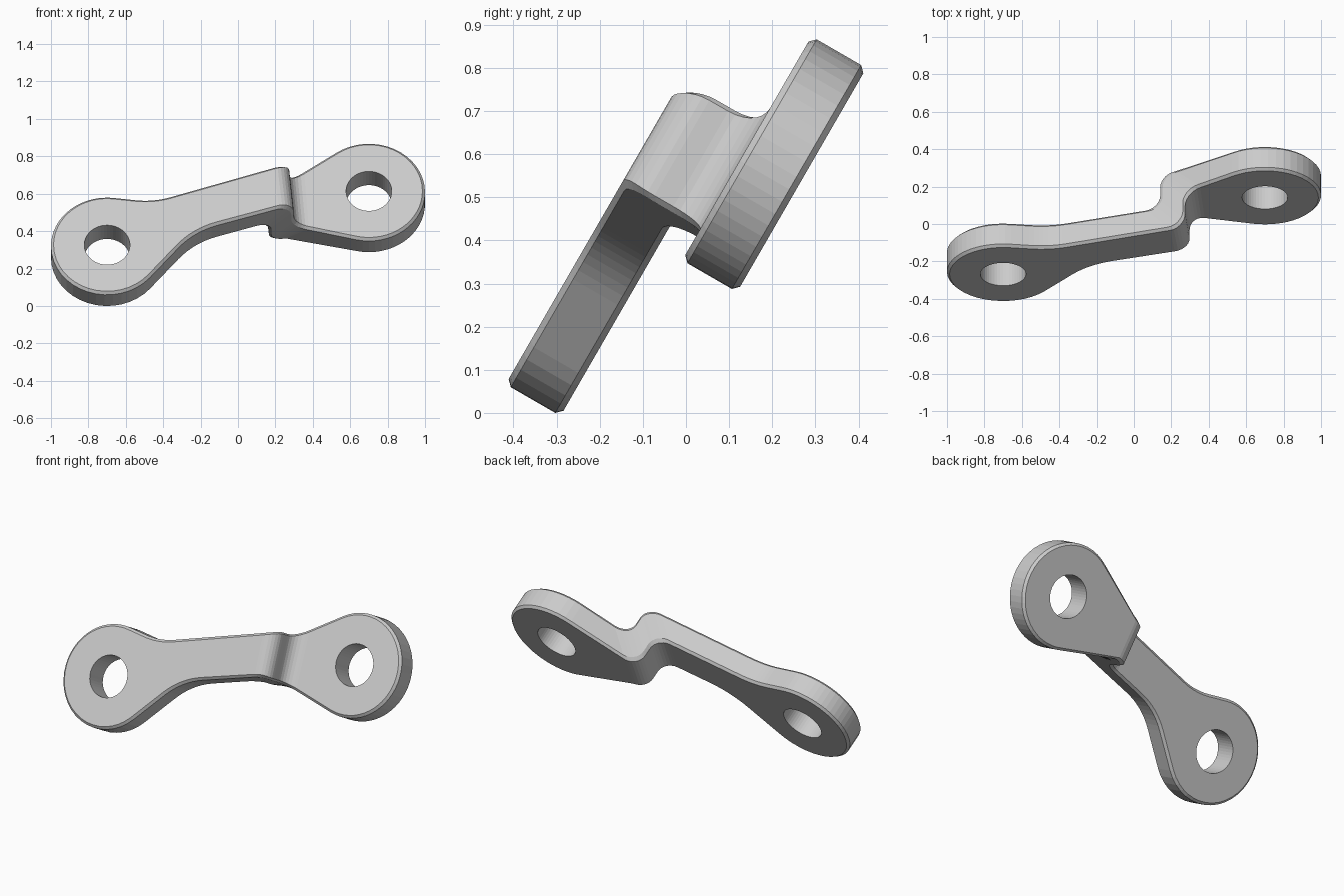
import bpy, bmesh, math
from mathutils import Matrix, Vector

cube = bpy.data.objects.get("Cube")
if cube:
    bpy.data.objects.remove(cube)

# Dimensions in the plate's own frame: x along, v across, w out of the plate
R, HOLE, C = 0.3, 0.122, 0.014
LEFT, RIGHT = Vector((-0.7, 0.153)), Vector((0.7, 0.607))
W_LEFT, W_RIGHT, THICK = 0.397, 0.186, 0.147
WALL, BEND, SHIFT = 0.288, 0.08, 0.133


def ring(centre, a0, a1, w, n=16):
    """Arc of a ring eye: (x, v, normal, w, back shift)."""
    out = []
    for i in range(n + 1):
        a = math.radians(a0 + (a1 - a0) * i / n)
        d = Vector((math.cos(a), math.sin(a)))
        out.append((centre + R * d, d, w, 0))
    return out


def neck(corner, before, after, d, side, n=8):
    """Curved blend from the eye into the arm."""
    corner = Vector(corner)
    t0, t1 = Vector((1, before)).normalized(), Vector((1, after)).normalized()
    p0, p1 = corner - d * t0, corner + d * t1
    out = []
    for i in range(n + 1):
        t = i / n
        p = p0 * (1 - t) ** 2 + corner * 2 * t * (1 - t) + p1 * t * t
        q = t0.lerp(t1, t).normalized()
        out.append((p, Vector((-q.y, q.x)) * side, W_LEFT, 0))
    return out


def top_edge(x):
    a, b = 0.571 + 0.32 * x, 0.4705 + 0.73 * x
    return (a + b + math.hypot(a - b, 0.02)) / 2


def bottom_edge(x):
    a, b = 0.317 + 0.32 * x, 0.4636 - 0.23 * x
    return (a + b - math.hypot(a - b, 0.02)) / 2


def step(edge, lean, n=7):
    """Stations of the S-shaped step."""
    out = []
    for cx, cw, a0, a1 in ((WALL - BEND, W_LEFT - BEND, 90, 0),
                           (WALL + BEND, W_RIGHT + BEND, 180, 270)):
        for i in range(n + 1):
            a = math.radians(a0 + (a1 - a0) * i / n)
            x = cx + lean + BEND * math.cos(a)
            out.append((x, edge, cw + BEND * math.sin(a), SHIFT))
    return out


def point(station, k, inset, side):
    """Place a station at depth k (0 front, 1 back)."""
    p, nrm, w, shift = station
    if shift:
        x = p - shift * k
        slope = (nrm(x + 0.001) - nrm(x - 0.001)) / 0.002
        return Vector((x, nrm(x) - side * inset * math.hypot(1, slope), w - THICK * k))
    q = p - nrm * inset
    return Vector((q.x, q.y, w - THICK * k))


# Matching upper and lower edges of the link
upper = (ring(LEFT, 180, 82, W_LEFT) + neck((-0.459, 0.424), -0.14, 0.32, 0.1, 1)
         + step(top_edge, -0.014) + ring(RIGHT, 126, 0, W_RIGHT))
lower = (ring(LEFT, 180, 320, W_LEFT) + neck((-0.235, 0.242), 1.19, 0.32, 0.13, -1)
         + step(bottom_edge, 0.01) + ring(RIGHT, -103, 0, W_RIGHT))

# Loft chamfered cross-sections along the link
k = C / THICK
layers = ((0, C), (k, 0), (1 - k, 0), (1, C))
bm = bmesh.new()
rings = []
for u, l in zip(upper, lower):
    section = [point(u, d, i, 1) for d, i in layers]
    section += [point(l, d, i, -1) for d, i in reversed(layers)]
    rings.append([bm.verts.new(p) for p in section])
for a, b in zip(rings, rings[1:]):
    for i in range(8):
        j = (i + 1) % 8
        bm.faces.new((a[i], a[j], b[j], b[i]))
bmesh.ops.remove_doubles(bm, verts=bm.verts, dist=0.0005)
bmesh.ops.recalc_face_normals(bm, faces=bm.faces)
mesh = bpy.data.meshes.new("offset_link")
bm.to_mesh(mesh)
bm.free()
link = bpy.data.objects.new("offset_link", mesh)
bpy.context.collection.objects.link(link)

steel = bpy.data.materials.new("plain_grey")
steel.use_nodes = True
colour = (0.6, 0.6, 0.6, 1)
steel.diffuse_color = colour
steel.node_tree.nodes["Principled BSDF"].inputs["Base Color"].default_value = colour
mesh.materials.append(steel)

# Bore a hole through each eye
for centre, w in ((LEFT, W_LEFT), (RIGHT, W_RIGHT)):
    bpy.ops.mesh.primitive_cylinder_add(vertices=48, radius=HOLE, depth=0.4,
                                        location=(centre.x, centre.y, w - THICK / 2))
    cutter = bpy.context.object
    cutter.name = "hole_cutter"
    cutter.hide_render = True
    cutter.data.materials.append(steel)
    bpy.context.view_layer.objects.active = link
    cut = link.modifiers.new("hole", 'BOOLEAN')
    cut.operation, cut.solver, cut.object = 'DIFFERENCE', 'EXACT', cutter
    bpy.ops.object.modifier_apply(modifier=cut.name)
    bpy.data.objects.remove(cutter)

# Tilt the link back and rest it on the ground, centred
link.data.transform(Matrix.Rotation(math.radians(60), 4, 'X'))
pts = [v.co for v in link.data.vertices]
lo = [min(p[i] for p in pts) for i in range(3)]
hi = [max(p[i] for p in pts) for i in range(3)]
link.data.transform(Matrix.Translation((-(lo[0] + hi[0]) / 2, -(lo[1] + hi[1]) / 2, -lo[2])))
